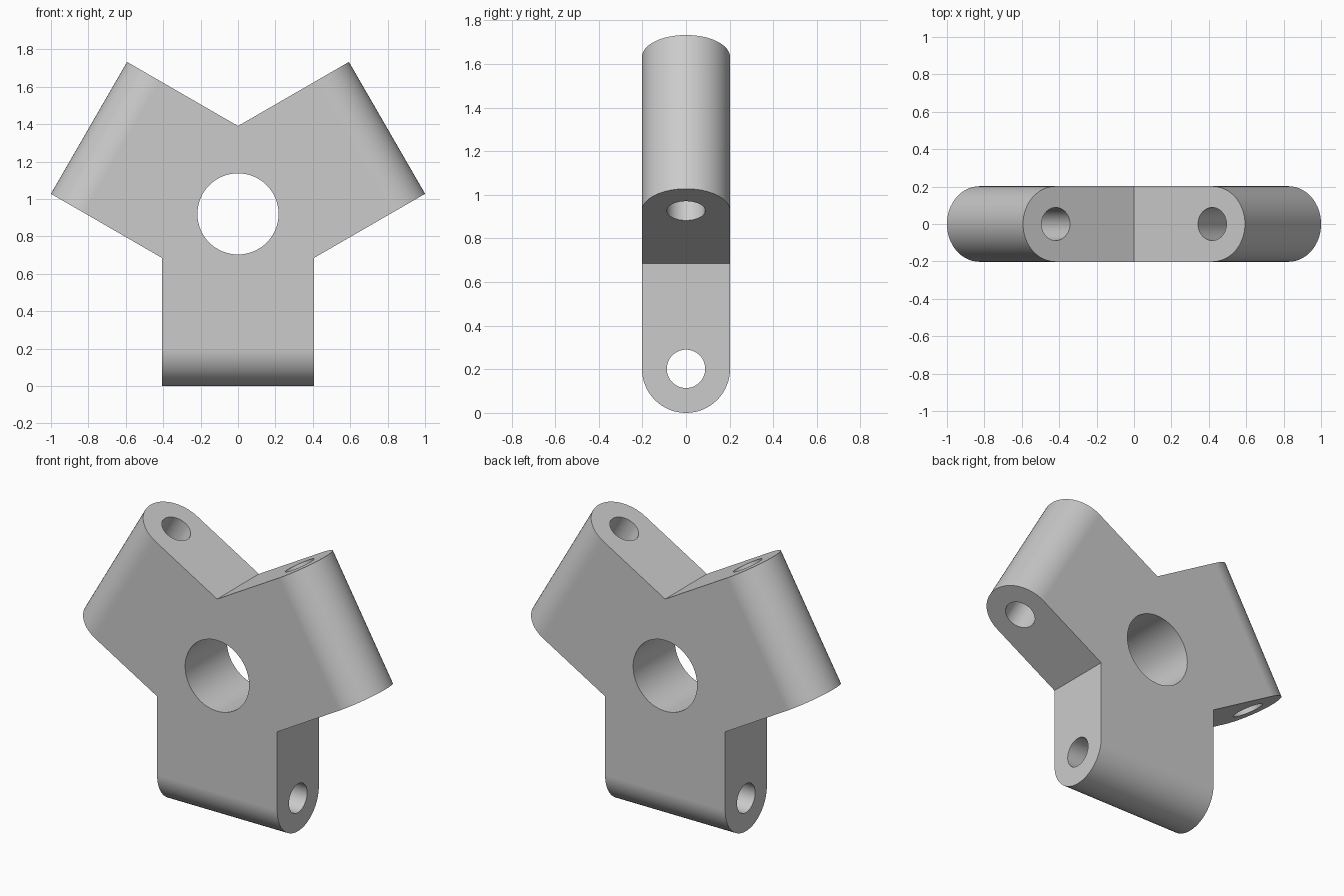
import bpy, bmesh
from math import sin, cos, pi, radians, sqrt
from mathutils import Matrix, Vector

cube = bpy.data.objects.get("Cube")
if cube:
    bpy.data.objects.remove(cube)

REACH, HALF_W, HALF_T = 0.92, 0.407, 0.202
CENTRE = Vector((0, 0, REACH))
ARMS = [radians(a) for a in (30, 150, 270)]

grey = bpy.data.materials.new("light_grey")
grey.use_nodes = True
colour = (0.6, 0.6, 0.6, 1)
grey.diffuse_color = colour
grey.node_tree.nodes["Principled BSDF"].inputs["Base Color"].default_value = colour


def make_object(name, bm):
    bmesh.ops.recalc_face_normals(bm, faces=bm.faces)
    mesh = bpy.data.meshes.new(name)
    bm.to_mesh(mesh)
    bm.free()
    mesh.materials.append(grey)
    obj = bpy.data.objects.new(name, mesh)
    bpy.context.collection.objects.link(obj)
    return obj


def polar(radius, angle):
    return Vector((cos(angle) * radius, 0, sin(angle) * radius))


# Three-armed outline: two tip corners, then the notch to the next arm
outline = []
for a in ARMS:
    side = polar(HALF_W, a + pi / 2)
    outline += [polar(REACH, a) - side, polar(REACH, a) + side,
                polar(HALF_W * 2 / sqrt(3), a + pi / 3)]

# Plate with fully rounded arm tips
bm = bmesh.new()
front = Vector((0, -HALF_T, 0))
face = bm.faces.new([bm.verts.new(CENTRE + p + front) for p in outline])
extruded = bmesh.ops.extrude_face_region(bm, geom=[face])["geom"]
bmesh.ops.translate(bm, vec=-2 * front,
                    verts=[v for v in extruded if isinstance(v, bmesh.types.BMVert)])
tips = [e for e in bm.edges
        if abs(e.verts[0].co.y - e.verts[1].co.y) < 0.01
        and abs(e.calc_length() - 2 * HALF_W) < 0.01]
bmesh.ops.bevel(bm, geom=tips, offset=HALF_T * 0.999, offset_type='OFFSET',
                segments=16, profile=0.5, affect='EDGES')
bmesh.ops.remove_doubles(bm, verts=bm.verts, dist=0.002)
bracket = make_object("three_arm_bracket", bm)


# Hole cutters: a centre bore, and a pin hole across each arm tip
def cutter(name, radius, depth, matrix):
    bm = bmesh.new()
    bmesh.ops.create_cone(bm, cap_ends=True, segments=64, radius1=radius,
                          radius2=radius, depth=depth, matrix=matrix)
    obj = make_object(name, bm)
    obj.hide_render = True
    return obj


cutters = [cutter("centre_bore_cutter", 0.217, 1,
                  Matrix.Translation(CENTRE) @ Matrix.Rotation(pi / 2, 4, 'X'))]
for a in ARMS:
    turn = polar(1, a + pi / 2).to_track_quat('Z', 'Y').to_matrix().to_4x4()
    place = Matrix.Translation(CENTRE + polar(REACH - HALF_T, a))
    cutters.append(cutter("pin_hole_cutter", 0.088, HALF_W * 2 + 0.1, place @ turn))

bpy.ops.object.select_all(action='DESELECT')
bracket.select_set(True)
bpy.context.view_layer.objects.active = bracket
for c in cutters:
    cut = bracket.modifiers.new("hole", 'BOOLEAN')
    cut.operation, cut.solver, cut.object = 'DIFFERENCE', 'EXACT', c
    bpy.ops.object.modifier_apply(modifier=cut.name)
    bpy.data.objects.remove(c)

# Smooth curved walls, crisp edges, flat faces kept even
bpy.ops.object.shade_smooth_by_angle(angle=radians(30))
even = bracket.modifiers.new("even_normals", 'WEIGHTED_NORMAL')
even.keep_sharp = True
